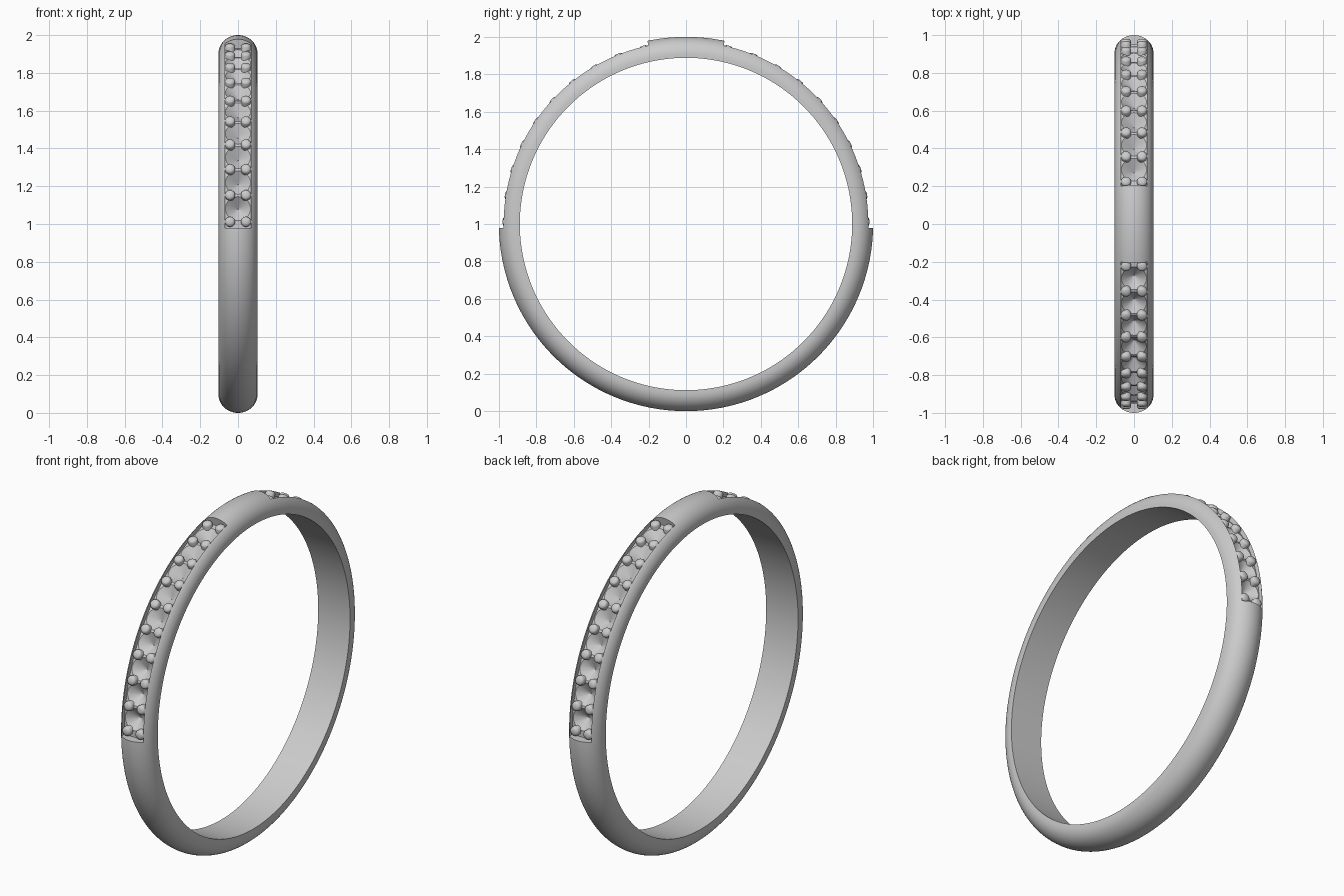
import bpy, bmesh
from math import sin, cos, pi, radians
from mathutils import Matrix, Vector

if "Cube" in bpy.data.objects:
    bpy.data.objects.remove(bpy.data.objects["Cube"])

HALF_W, R_IN, R_SIDE, R_OUT = 0.103, 0.888, 0.905, 1.0
FLOOR, SLOT = 0.95, 0.07          # channel floor radius and half width
FIRST, LAST, COUNT = 13.4, 89.3, 10   # bead pair angles, measured from the top
STEP = (LAST - FIRST) / (COUNT - 1)


def on_ring(phi, r, x=0):
    """Matrix placing local z along the radius at an angle from the top."""
    return (Matrix.Translation((0, 0, 1)) @ Matrix.Rotation(radians(phi), 4, 'X')
            @ Matrix.Translation((x, 0, r)))


def sweep(bm, profile, angles, closed):
    """Sweep an (x, radius) loop around the ring axis."""
    rings = [[bm.verts.new(on_ring(a, r, x) @ Vector((0, 0, 0))) for x, r in profile]
             for a in angles]
    n = len(profile)
    pairs = list(zip(rings, rings[1:]))
    if closed:
        pairs.append((rings[-1], rings[0]))
    for a, b in pairs:
        for i in range(n):
            j = (i + 1) % n
            bm.faces.new((a[i], a[j], b[j], b[i]))
    if not closed:
        bm.faces.new(rings[0])
        bm.faces.new(rings[-1])


def finish(bm, name):
    bmesh.ops.recalc_face_normals(bm, faces=bm.faces)
    mesh = bpy.data.meshes.new(name)
    bm.to_mesh(mesh)
    bm.free()
    obj = bpy.data.objects.new(name, mesh)
    bpy.context.collection.objects.link(obj)
    return obj


def carve(target, cutter):
    bpy.context.view_layer.objects.active = target
    mod = target.modifiers.new("carve", 'BOOLEAN')
    mod.operation, mod.solver, mod.object = 'DIFFERENCE', 'EXACT', cutter
    bpy.ops.object.modifier_apply(modifier=mod.name)
    bpy.data.objects.remove(cutter)


def smooth(obj, angle):
    bpy.ops.object.select_all(action='DESELECT')
    obj.select_set(True)
    bpy.context.view_layer.objects.active = obj
    bpy.ops.object.shade_smooth_by_angle(angle=radians(angle))


# Band: flat inside, domed outside
dome = [(HALF_W * cos(pi * i / 24), R_SIDE + (R_OUT - R_SIDE) * sin(pi * i / 24))
        for i in range(25)]
bm = bmesh.new()
sweep(bm, [(-HALF_W, R_IN), (HALF_W, R_IN)] + dome, [i * 2 for i in range(180)], True)
band = finish(bm, "ring_band")

# Channels sunk into both upper shoulders
bm = bmesh.new()
for side in (-1, 1):
    angles = [side * (11.9 + 79.3 * i / 48) for i in range(49)]
    sweep(bm, [(-SLOT, FLOOR), (SLOT, FLOOR), (SLOT, 1.06), (-SLOT, 1.06)], angles, False)
carve(band, finish(bm, "channel_cutter"))

# Conical stone seats drilled between the bead pairs
bm = bmesh.new()
for side in (-1, 1):
    for k in range(COUNT - 1):
        phi = side * (FIRST + STEP * (k + 0.5))
        bmesh.ops.create_cone(bm, cap_ends=True, segments=32, radius1=0.002, radius2=0.069,
                              depth=0.052, matrix=on_ring(phi, 0.926))
carve(band, finish(bm, "seat_cutter"))
smooth(band, 30)

# Bead prongs: short posts with rounded tops, in pairs
post = [(0.027, 0.915), (0.027, 0.966), (0.0245, 0.972), (0.019, 0.977), (0.010, 0.980)]
bm = bmesh.new()
for side in (-1, 1):
    for k in range(COUNT):
        for x in (-0.042, 0.042):
            m = on_ring(side * (FIRST + STEP * k), 0, x)
            loops = [[bm.verts.new(m @ Vector((r * cos(pi * i / 10), r * sin(pi * i / 10), h)))
                      for i in range(20)] for r, h in post]
            for a, b in zip(loops, loops[1:]):
                for i in range(20):
                    j = (i + 1) % 20
                    bm.faces.new((a[i], a[j], b[j], b[i]))
            bm.faces.new(loops[0])
            bm.faces.new(loops[-1])
smooth(finish(bm, "bead_prongs"), 50)
